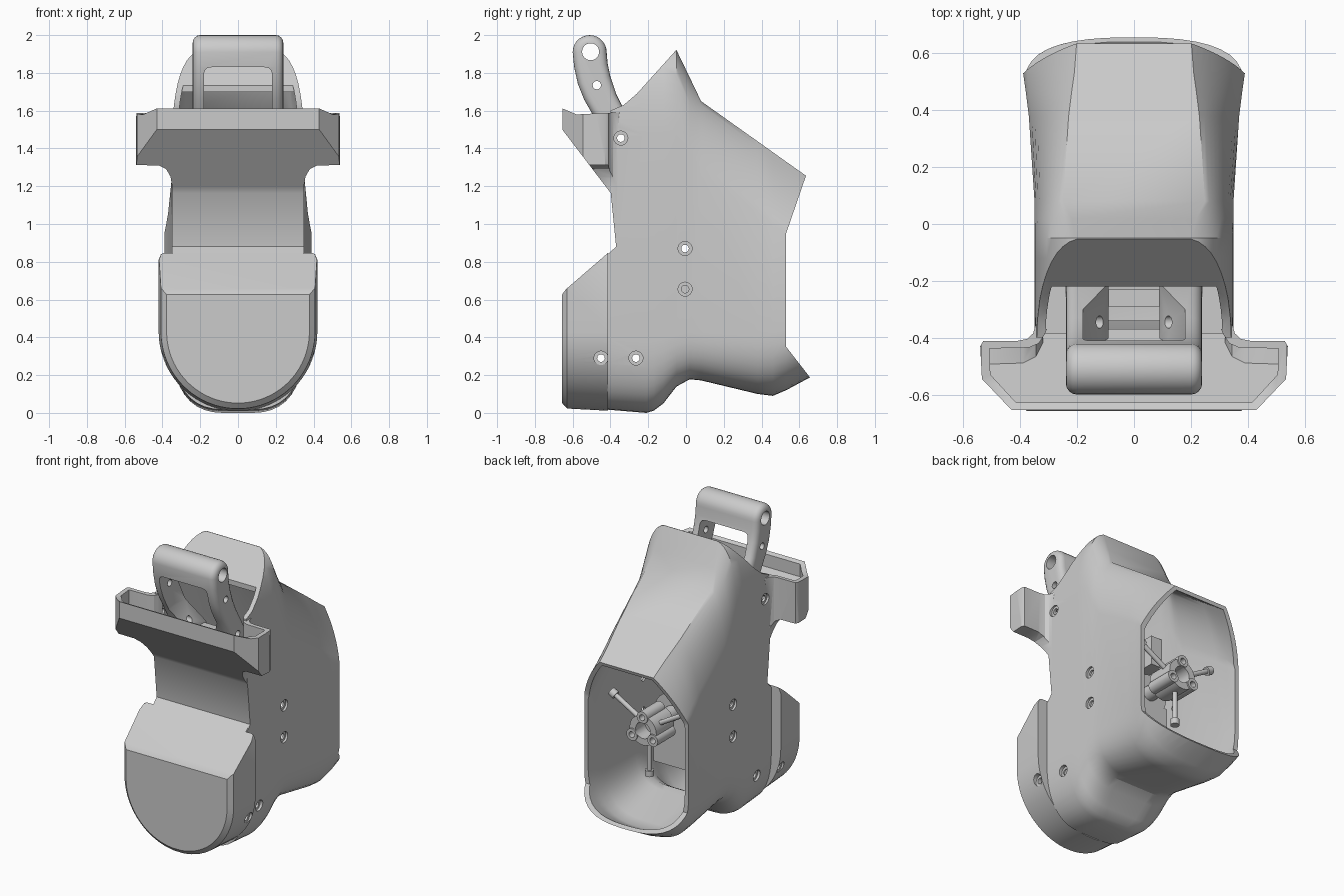
import bpy, bmesh, math
from mathutils import Matrix, Vector

if "Cube" in bpy.data.objects:
    bpy.data.objects.remove(bpy.data.objects["Cube"])

grey = bpy.data.materials.new("plain_grey")
grey.use_nodes = True
grey.diffuse_color = (0.6, 0.6, 0.6, 1)
grey.node_tree.nodes["Principled BSDF"].inputs["Base Color"].default_value = (0.6, 0.6, 0.6, 1)


def make(name, bm):
    bmesh.ops.recalc_face_normals(bm, faces=bm.faces)
    mesh = bpy.data.meshes.new(name)
    bm.to_mesh(mesh)
    bm.free()
    mesh.materials.append(grey)
    ob = bpy.data.objects.new(name, mesh)
    bpy.context.collection.objects.link(ob)
    return ob


def skin(name, rings):
    """Closed solid through a row of matching rings."""
    bm = bmesh.new()
    rows = [[bm.verts.new(p) for p in r] for r in rings]
    for a, b in zip(rows, rows[1:]):
        for i in range(len(a)):
            j = (i + 1) % len(a)
            bm.faces.new((a[i], a[j], b[j], b[i]))
    bm.faces.new(rows[0])
    bm.faces.new(rows[-1])
    return make(name, bm)


def prism(name, axis, pts, lo=-1.0, hi=1.0):
    """Extrude a flat outline along an axis."""
    place = {"x": lambda p, d: (d, p[0], p[1]),
             "y": lambda p, d: (p[0], d, p[1]),
             "z": lambda p, d: (p[0], p[1], d)}[axis]
    return skin(name, [[place(p, d) for p in pts] for d in (lo, hi)])


def rod(name, a, b, r, sides=24):
    a, b = Vector(a), Vector(b)
    turn = (b - a).to_track_quat("Z", "Y").to_matrix().to_4x4()
    bm = bmesh.new()
    bmesh.ops.create_cone(bm, cap_ends=True, segments=sides, radius1=r, radius2=r,
                          depth=(b - a).length, matrix=Matrix.Translation((a + b) / 2) @ turn)
    return make(name, bm)


def box(name, x0, x1, y0, y1, z0, z1):
    return prism(name, "z", [(x0, y0), (x1, y0), (x1, y1), (x0, y1)], z0, z1)


def apply(ob, mod):
    bpy.context.view_layer.objects.active = ob
    bpy.ops.object.modifier_apply(modifier=mod.name)


def combine(ob, other, how):
    mod = ob.modifiers.new("combine", "BOOLEAN")
    mod.operation, mod.solver, mod.object = how, "EXACT", other
    apply(ob, mod)
    bpy.data.objects.remove(other)
    return ob


def both(half):
    """Mirror a half outline across x = 0."""
    return half + [(-x, v) for x, v in reversed(half)]


def bezier(a, b, c, n=10):
    a, b, c = Vector(a), Vector(b), Vector(c)
    return [tuple(a * (1 - t) ** 2 + b * 2 * t * (1 - t) + c * t * t)
            for t in [i / n for i in range(n + 1)]]


# Shell stations: y, top, bottom, half width, flat top half, top drop, top fullness,
# bottom rise, flat bottom half
stations = [(-.45, 1.92, .02, .35, .20, .45, .92, .38, .08),
            (-.21, 1.92, .0, .35, .20, .45, .92, .38, .08),
            (-.17, 1.92, .012, .35, .20, .45, .92, .37, .09),
            (-.12, 1.92, .05, .35, .20, .45, .92, .34, .11),
            (-.05, 1.92, .14, .35, .20, .45, .92, .27, .13),
            (.02, 1.775, .178, .35, .22, .42, .86, .25, .13),
            (.08, 1.65, .172, .35, .25, .40, .78, .25, .12),
            (.38, 1.437, .10, .37, .23, .38, .66, .31, .06),
            (.46, 1.38, .09, .38, .22, .38, .62, .33, .05),
            (.53, 1.33, .12, .39, .21, .38, .60, .32, .04),
            (.66, 1.238, .19, .40, .20, .37, .58, .30, .03),
            (.80, 1.14, .27, .41, .20, .36, .58, .28, .03)]


def shell_solid(name, t):
    rings = []
    for y, top, low, w, wt, drop, full, rise, wb in stations:
        w, wt, top, low = w - t, wt - t / 2, top - t, low + t
        half = bezier((wt, top), (wt + full * (w - wt), top - (1 - full) * drop), (w, top - drop))
        half += bezier((w, low + rise), (w, low), (wb, low))
        rings.append([(x, y, z) for x, z in both(half)])
    return skin(name, rings)


# Main housing, trimmed by its side outline
housing = shell_solid("housing", 0)
combine(housing, prism("trim", "x", [
    (-.415, -.2), (-.415, .83), (-.37, .88), (-.40, 1.18), (-.40, 1.6), (-.33, 1.63),
    (-.26, 1.69), (.2, 2.2), (.74, 2.2), (.74, 1.56), (.53, .95), (.53, .35),
    (.78, .03), (.78, -.2)]), "INTERSECT")


# Flared tray at the top front
def tray_solid(name, plan, side, front):
    ob = prism(name, "z", both(plan), .8, 2.3)
    combine(ob, prism("side", "x", side), "INTERSECT")
    return combine(ob, prism("front", "y", both(front)), "INTERSECT")


tray = tray_solid("tray",
                  [(.33, -.335), (.348, -.36), (.355, -.385), (.375, -.404), (.41, -.411),
                   (.53, -.411), (.541, -.43), (.535, -.545), (.43, -.655)],
                  [(-.34, 1.087), (-.655, 1.5), (-.655, 1.612), (-.58, 1.58), (-.34, 1.592)],
                  [(.349, 1.0), (.349, 1.2), (.357, 1.25), (.38, 1.29), (.42, 1.31),
                   (.542, 1.312), (.53, 2.25)])
combine(housing, tray, "UNION")

# Hollow the housing and tray, leaving the sloped hood face closed
cavity = shell_solid("cavity", .028)
combine(cavity, prism("limit", "x", [
    (-.38, -.3), (-.38, .8), (-.34, .88), (-.37, 1.18), (-.37, 2.1), (-.22, 2.1),
    (-.22, 1.70), (-.03, 1.87), (.9, 2.1), (.9, -.3)]), "INTERSECT")
combine(housing, cavity, "DIFFERENCE")
combine(housing, tray_solid("tray_cavity",
                            [(.29, -.33), (.315, -.39), (.335, -.42), (.37, -.435), (.51, -.438),
                             (.505, -.53), (.415, -.628)],
                            [(-.3, 1.09), (-.628, 1.515), (-.628, 2.2), (-.3, 2.2)],
                            [(.31, .9), (.32, 1.24), (.345, 1.305), (.39, 1.335),
                             (.512, 1.34), (.5, 2.25)]),
        "DIFFERENCE")


# Rounded front pod with a chamfered face
def pod_ring(y, inset):
    r = .42 - inset
    angles = [math.radians(4.5 * i) for i in range(20)]
    half = [(r - .04, .852), (r - .012, .84), (r, .81)]
    half += [(r * math.cos(a), .43 - r * math.sin(a)) for a in angles]
    return [(x, y, z) for x, z in both(half)]


pod = skin("front_pod", [pod_ring(-.413, 0), pod_ring(-.63, .012), pod_ring(-.657, .042)])
combine(pod, prism("pod_slope", "x", [(-.3, -.2), (-.3, .943), (-.415, .845), (-.635, .655),
                                      (-.65, .635), (-.75, .5), (-.75, -.2)]), "INTERSECT")
# Filler behind the pod top so it meets the neck
neck_fill = prism("neck_ledge", "x", [(-.42, .6), (-.42, .835), (-.372, .878), (-.372, .6)],
                  -.345, .345)

# Screw holes with shallow counterbores
for y, z, ob, x in [(-.345, 1.455, housing, .338), (-.005, .87, housing, .335),
                    (-.005, .655, housing, .335), (-.265, .29, housing, .325),
                    (-.45, .29, pod, .375)]:
    combine(ob, rod("drill", (-.9, y, z), (.9, y, z), .02), "DIFFERENCE")
    for s in (-1, 1):
        combine(ob, rod("bore", (s * x, y, z), (s * .9, y, z), .037), "DIFFERENCE")

# Curved lever with a window and pivot holes
crown = [(-.51 + .09 * math.cos(a), 1.91 + .09 * math.sin(a))
         for a in [math.pi * i / 14 for i in range(15)]]
lever = prism("lever", "x", crown + [
    (-.592, 1.83), (-.572, 1.74), (-.54, 1.66), (-.50, 1.59), (-.42, 1.45), (-.36, 1.27),
    (-.16, 1.27), (-.22, 1.42), (-.33, 1.61), (-.37, 1.69), (-.40, 1.78), (-.415, 1.85)], -.24, .24)
rounding = lever.modifiers.new("rounding", "BEVEL")
rounding.width, rounding.segments, rounding.angle_limit = .04, 4, math.radians(60)
apply(lever, rounding)
window = bezier((.14, 1.83), (.18, 1.83), (.18, 1.79), 5) + [(.18, 1.56), (.09, 1.4), (.09, 1.1)]
combine(lever, prism("window", "y", both(window)), "DIFFERENCE")
for y, z, r in [(-.505, 1.912, .045), (-.472, 1.735, .022), (-.345, 1.455, .022)]:
    combine(lever, rod("pivot", (-.5, y, z), (.5, y, z), r), "DIFFERENCE")
lever_core = box("lever_core", -.1, .1, -.29, -.23, 1.28, 1.4)

# Shelves beside the lever
shelves = [box("shelf_" + n, min(s * .24, s * .33), max(s * .24, s * .33), -.385, -.12, 1.2, 1.4)
           for n, s in (("left", 1), ("right", -1))]

# Hub inside the rear opening, with three bosses and three struts
hub_z = .78
hub = rod("hub", (0, .27, hub_z), (0, .46, hub_z), .1, 32)
parts = [rod("hub_shaft", (0, -.1, hub_z), (0, .3, hub_z), .05),
         rod("hub_flange", (0, .12, hub_z), (0, .15, hub_z), .13, 32),
         box("mount_block", -.14, .14, -.1, .15, .42, .72)]
for i in range(3):
    a = math.radians(30 + 120 * i)
    d, up = math.cos(a), math.sin(a)

    def at(r, y, d=d, up=up):
        return (d * r, y, hub_z + up * r)
    b = math.radians(90 + 120 * i)
    bx, bz = .09 * math.cos(b), hub_z + .09 * math.sin(b)
    combine(hub, rod("boss", (bx, .28, bz), (bx, .47, bz), .04), "UNION")
    combine(hub, rod("boss_hole", (bx, .4, bz), (bx, .6, bz), .02), "DIFFERENCE")
    parts += [rod("strut_%d" % (i + 1), at(.08, .39), at(.30, .39), .016),
              rod("strut_head_%d" % (i + 1), at(.29, .39), at(.33, .39), .028)]
combine(hub, rod("hub_bore", (0, .36, hub_z), (0, .6, hub_z), .055), "DIFFERENCE")

# Smooth shading with crisp edges
for ob in [housing, pod, neck_fill, lever, lever_core, hub] + shelves + parts:
    bpy.ops.object.select_all(action="DESELECT")
    ob.select_set(True)
    bpy.context.view_layer.objects.active = ob
    bpy.ops.object.shade_smooth_by_angle(angle=math.radians(32))
